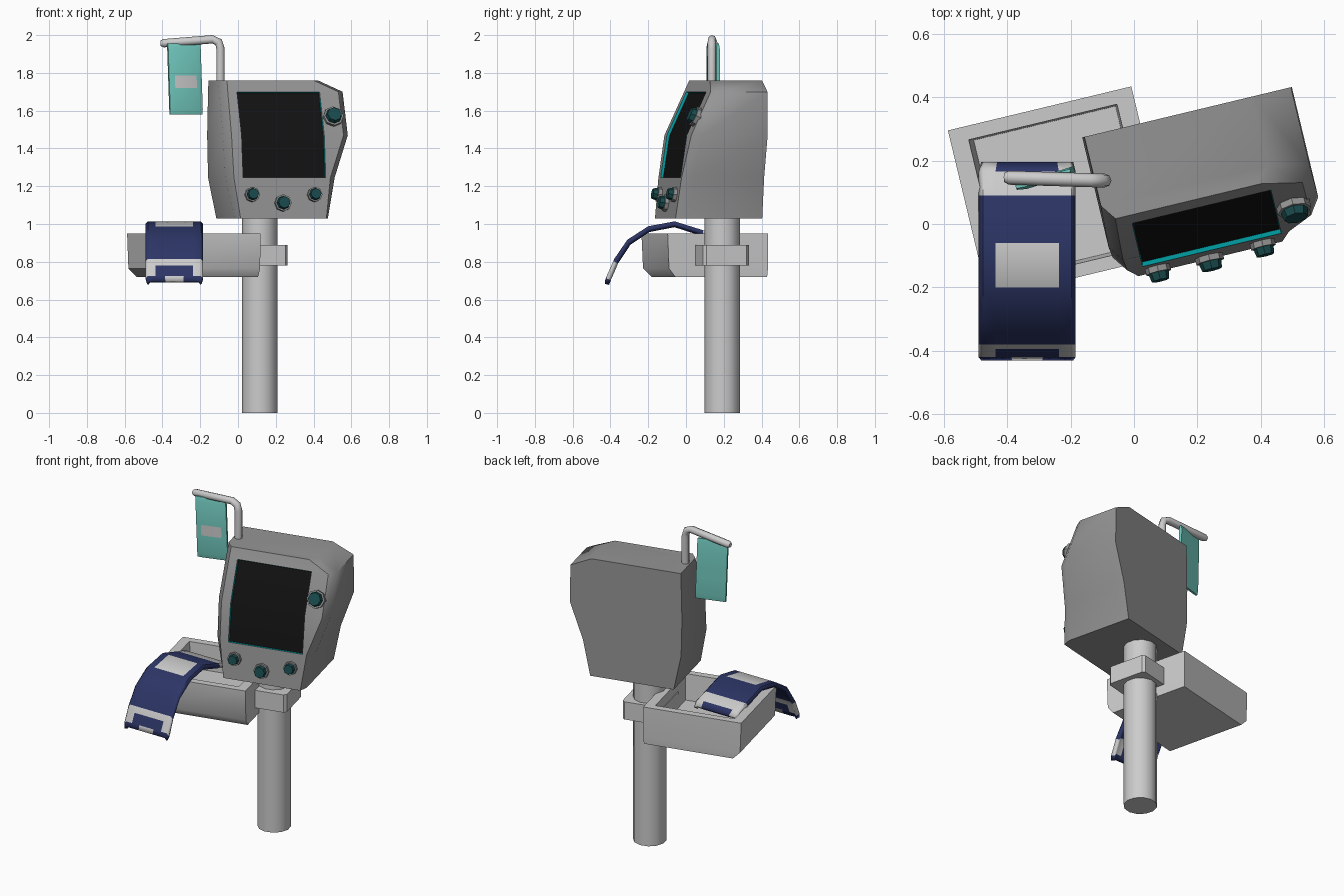
import bpy, bmesh, math
from mathutils import Matrix, Vector

if "Cube" in bpy.data.objects:
    bpy.data.objects.remove(bpy.data.objects["Cube"])

TURN = Matrix.Rotation(math.radians(13.5), 4, 'Z')   # head, tray and clamp share this turn


def mat(name, rgb):
    m = bpy.data.materials.new(name)
    m.diffuse_color = (*rgb, 1)
    m.use_nodes = True
    m.node_tree.nodes["Principled BSDF"].inputs["Base Color"].default_value = m.diffuse_color
    return m


GREY = mat("grey", (0.3, 0.3, 0.3))
BLACK = mat("screen_black", (0.006, 0.006, 0.006))
CYAN = mat("screen_edge_teal", (0.0, 0.35, 0.38))
KNOB = mat("knob_dark_teal", (0.01, 0.07, 0.075))
NAVY = mat("cloth_navy", (0.025, 0.035, 0.13))
WHITE = mat("cloth_white", (0.65, 0.65, 0.65))
MINT = mat("cloth_mint", (0.17, 0.6, 0.53))


def finish(name, bm, mats=(), matrix=Matrix(), angle=50, recalc=True):
    if recalc:
        bmesh.ops.recalc_face_normals(bm, faces=bm.faces[:])
    me = bpy.data.meshes.new(name)
    bm.to_mesh(me)
    bm.free()
    ob = bpy.data.objects.new(name, me)
    bpy.context.collection.objects.link(ob)
    for m in mats:
        me.materials.append(m)
    ob.matrix_world = matrix
    bpy.ops.object.select_all(action='DESELECT')
    ob.select_set(True)
    bpy.context.view_layer.objects.active = ob
    bpy.ops.object.shade_smooth_by_angle(angle=math.radians(angle))
    return ob


def loft(bm, rings, caps=(True, True)):
    vs = [[bm.verts.new(p) for p in r] for r in rings]
    n = len(vs[0])
    quads = [[bm.faces.new((a[i], a[(i + 1) % n], b[(i + 1) % n], b[i])) for i in range(n)]
             for a, b in zip(vs, vs[1:])]
    if caps[0]:
        bm.faces.new(vs[0][::-1])
    if caps[1]:
        bm.faces.new(vs[-1])
    return quads


# pole
bm = bmesh.new()
bmesh.ops.create_cone(bm, cap_ends=True, segments=12, radius1=0.095, radius2=0.095, depth=1.06,
                      matrix=Matrix.Translation((0.115, 0.192, 0.53)))
finish("pole", bm)

# clamp around the pole
bm = bmesh.new()
h, c = 0.125, 0.11
outline = [(-h, -c), (-c, -h), (c, -h), (h, -c), (h, c), (c, h), (-c, h), (-h, c)]
loft(bm, [[(x, y, z) for x, y in outline] for z in (0.78, 0.89)])
finish("clamp", bm, matrix=Matrix.Translation((0.115, 0.185, 0)) @ TURN, angle=30)

# head: rows of height, left edge, right edge, front depth
rows = [(1.03, -0.045, 0.462, -0.163), (1.245, -0.09, 0.505, -0.137), (1.47, -0.095, 0.585, -0.103),
        (1.70, -0.09, 0.582, 0.003), (1.76, -0.088, 0.455, 0.03)]
rings = []
for z, l, r, f in rows:
    a, b = (0.02, 0.05) if z < 1.1 else (0.035, 0.05)
    s0, s1 = max(-0.005, l + a + 0.02), min(0.445, r - a - 0.02)
    rings.append([(l, 0.304, z), (l, f + b, z), (l + a, f, z), (s0, f, z),
                  (s1, f, z), (r - a, f, z), (r, f + b, z), (r, 0.304, z)])
bm = bmesh.new()
quads = loft(bm, rings)
bmesh.ops.recalc_face_normals(bm, faces=bm.faces[:])
screen = [quads[1][3], quads[2][3]]
rim = bmesh.ops.inset_region(bm, faces=screen, thickness=0.002, depth=-0.014, use_even_offset=True)
for f in screen:
    f.material_index = 1
for f in rim["faces"]:
    f.material_index = 2
finish("head_housing", bm, (GREY, BLACK, CYAN), TURN)

# knobs: across, depth, height, radius, tilt
for i, (u, v, z, r, tilt) in enumerate([(0.04, -0.148, 1.155, 0.04, 8), (0.206, -0.153, 1.11, 0.045, 8),
                                        (0.38, -0.148, 1.155, 0.04, 8), (0.502, -0.06, 1.565, 0.054, 24)]):
    place = TURN @ Matrix.Translation((u, v, z)) @ Matrix.Rotation(math.radians(90 - tilt), 4, 'X')
    for part, r1, r2, z0, z1, m in (("knob_ring", r, r, -0.02, 0.02, GREY),
                                    ("knob_cap", r * 0.86, r * 0.7, 0.01, 0.045, KNOB)):
        bm = bmesh.new()
        bmesh.ops.create_cone(bm, cap_ends=True, segments=8, radius1=r1, radius2=r2, depth=z1 - z0,
                              matrix=Matrix.Translation((0, 0, (z0 + z1) / 2)))
        finish(f"{part}_{i}", bm, (m,), place, 30)


# tray: outer wall up, over the rim and down to the inner floor
def rect(l, r, f, b, z):
    return [(l, f, z), (r, f, z), (r, b, z), (l, b, z)]


bm = bmesh.new()
loft(bm, [rect(-0.45, 0.09, -0.08, 0.42, 0.72), rect(-0.495, 0.093, -0.115, 0.424, 0.765),
          rect(-0.502, 0.093, -0.122, 0.424, 0.95), rect(-0.445, 0.036, -0.08, 0.38, 0.95),
          rect(-0.43, 0.03, -0.07, 0.375, 0.79)])
finish("tray", bm, matrix=TURN, angle=40)

# hanger rod on top of the head
path = [Vector(p) for p in ((-0.093, 0.137, 1.7), (-0.093, 0.137, 1.93), (-0.103, 0.137, 1.963),
                            (-0.135, 0.138, 1.978), (-0.395, 0.146, 1.957), (-0.41, 0.147, 1.956))]
bm = bmesh.new()
rings = []
for i, p in enumerate(path):
    d = (path[min(i + 1, 5)] - path[max(i - 1, 0)]).normalized()
    side = Vector((0, 1, 0))
    up = d.cross(side).normalized()
    r = 0.014 if i == 5 else 0.022
    rings.append([p + r * (math.cos(k * math.tau / 8) * side + math.sin(k * math.tau / 8) * up)
                  for k in range(8)])
loft(bm, rings)
finish("hanger_rod", bm)

# hanging cloth with a label on its front
bm = bmesh.new()
zs = [1.955, 1.93, 1.785, 1.72, 1.61, 1.58]
rings = []
for i, z in enumerate(zs):
    s = (1.955 - z) * 0.035
    t = 0.008 if i in (0, 5) else 0.016
    rings.append([(x + s, y, z) for x, y in ((-0.09, -t * 0.6), (-0.06, -t), (0.06, -t), (0.09, -t * 0.6),
                                             (0.09, t * 0.6), (-0.09, t * 0.6))])
quads = loft(bm, rings)
quads[2][1].material_index = 1
finish("hanging_cloth", bm, (MINT, WHITE),
       Matrix.Translation((-0.287, 0.143, 0)) @ Matrix.Rotation(math.radians(17), 4, 'Z'))

# draped cloth over the tray: side profile swept across columns
profile = [(0.195, 0.92), (0.165, 0.945), (0.09, 0.967), (-0.06, 1.014), (-0.20, 0.988), (-0.31, 0.917),
           (-0.38, 0.815), (-0.395, 0.78), (-0.42, 0.725), (-0.43, 0.698)]
cols = [-0.153, -0.14, -0.1, -0.05, 0.05, 0.1, 0.14, 0.153]
bm = bmesh.new()
grid = [[bm.verts.new((-0.337 + x * (0.95 if i in (0, 9) else 1), y, z - (0.014 if abs(x) > 0.15 else 0)))
         for x in cols] for i, (y, z) in enumerate(profile)]
for i in range(len(profile) - 1):
    for j in range(len(cols) - 1):
        f = bm.faces.new((grid[i][j], grid[i + 1][j], grid[i + 1][j + 1], grid[i][j + 1]))
        inner = 2 <= j <= 4
        white = (i in (1, 6) or (i in (0, 7) and not inner) or (i == 3 and inner) or (i == 8 and j == 3))
        f.material_index = int(white)
cloth = finish("draped_cloth", bm, (NAVY, WHITE), angle=40, recalc=False)
thick = cloth.modifiers.new("thickness", 'SOLIDIFY')
thick.thickness = 0.025
thick.offset = -1
